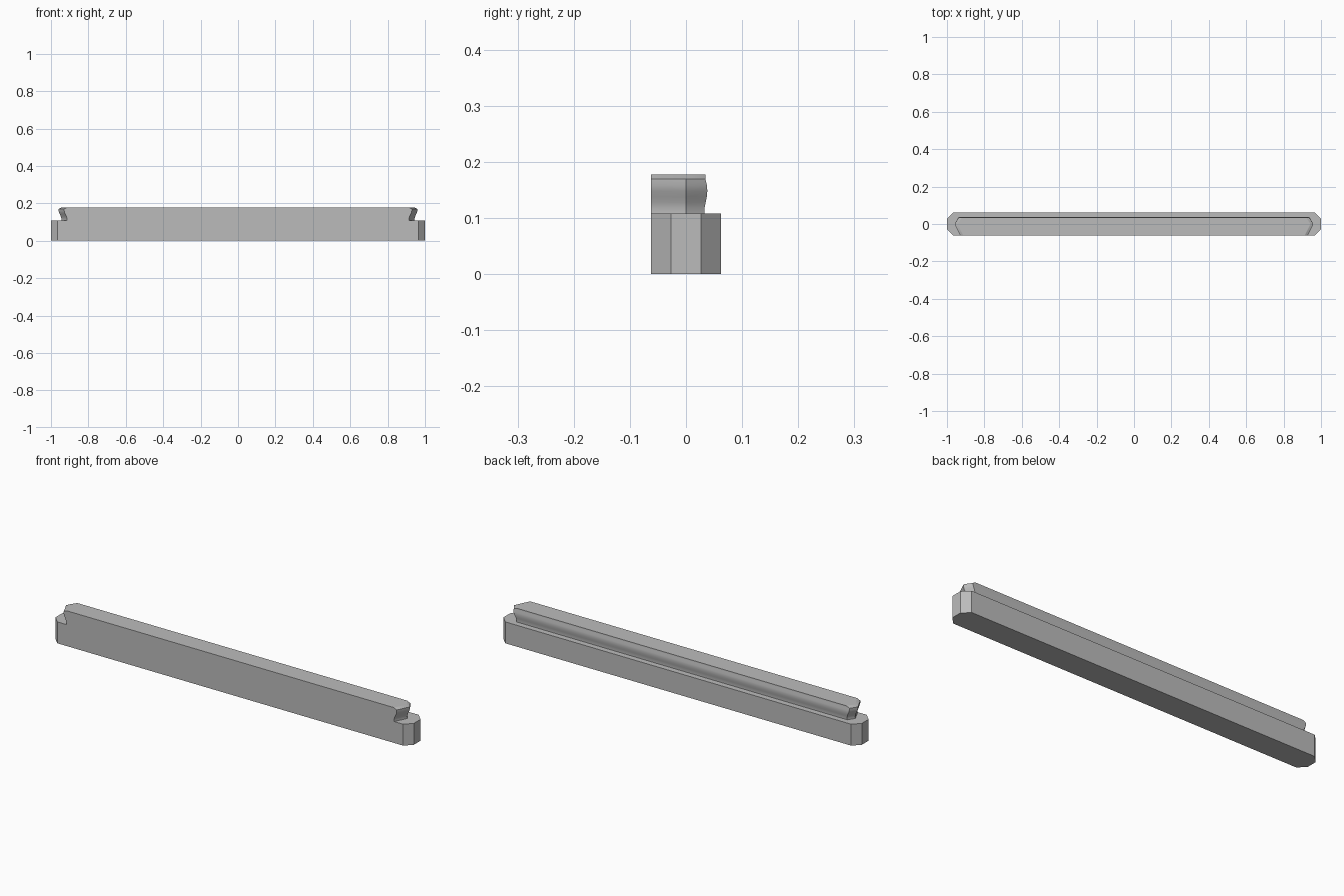
import bpy, bmesh

cube = bpy.data.objects.get("Cube")
if cube:
    bpy.data.objects.remove(cube, do_unlink=True)

stone = bpy.data.materials.new("grey_stone")
stone.use_nodes = True
stone.diffuse_color = (0.5, 0.5, 0.5, 1)
stone.node_tree.nodes["Principled BSDF"].inputs["Base Color"].default_value = (0.5, 0.5, 0.5, 1)


def loft(name, rings, cap_bottom):
    """Skin a stack of matching closed rings and close the ends."""
    bm = bmesh.new()
    loops = [[bm.verts.new(p) for p in ring] for ring in rings]
    for low, high in zip(loops, loops[1:]):
        for i in range(len(low)):
            j = (i + 1) % len(low)
            bm.faces.new((low[i], low[j], high[j], high[i]))
    bm.faces.new(loops[-1])
    if cap_bottom:
        bm.faces.new(loops[0][::-1])
    mesh = bpy.data.meshes.new(name)
    bm.to_mesh(mesh)
    bm.free()
    mesh.materials.append(stone)
    obj = bpy.data.objects.new(name, mesh)
    bpy.context.collection.objects.link(obj)
    return obj


def base_ring(z):
    right = [(0.965, -0.062), (1, -0.027), (1, 0.027), (0.965, 0.062)]
    left = [(-x, y) for x, y in reversed(right)]
    return [(x, y, z) for x, y in right + left]


def rail_ring(z, tip, back):
    right = [(tip - 0.03, -0.062), (tip, 0), (tip - 0.022, back)]
    left = [(-x, y) for x, y in reversed(right)]
    return [(x, y, z) for x, y in right + left]


# Lower plinth with clipped corners
loft("plinth", [base_ring(0), base_ring(0.108)], True)

# Upper rail: height, pointed end, back face, following a soft wave
wave = [(0.108, 0.945, 0.033), (0.118, 0.944, 0.033), (0.128, 0.947, 0.035),
        (0.138, 0.951, 0.037), (0.148, 0.956, 0.038), (0.158, 0.959, 0.0375),
        (0.17, 0.959, 0.0345), (0.178, 0.943, 0.0345)]
rail = loft("upper_rail", [rail_ring(*w) for w in wave], False)

# Smooth the wave, keep the corners crisp
bpy.context.view_layer.objects.active = rail
rail.select_set(True)
bpy.ops.object.shade_smooth_by_angle(angle=0.5)
